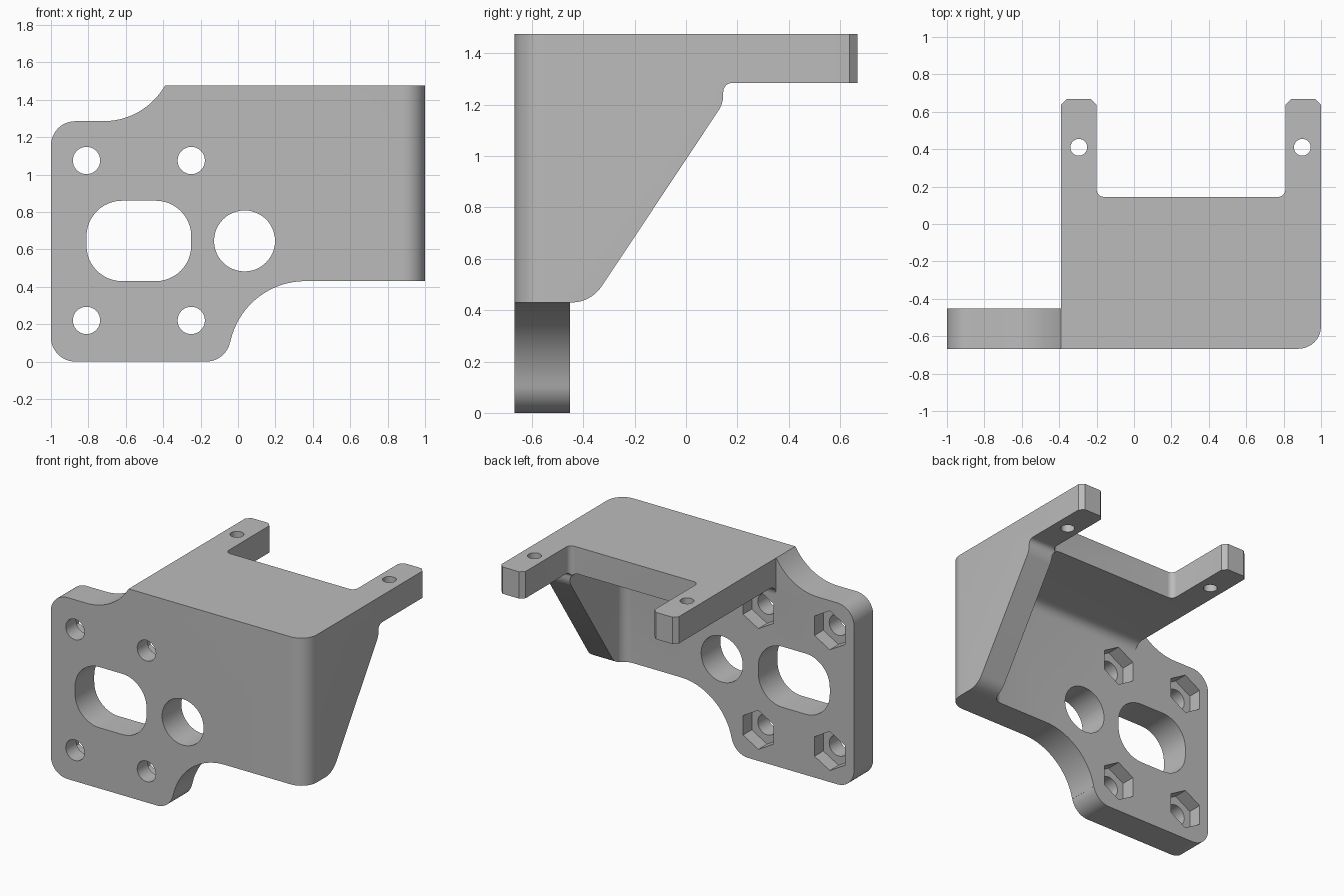
import bpy
import bmesh
from math import cos, sin, tan, pi, radians
from mathutils import Vector

if "Cube" in bpy.data.objects:
    bpy.data.objects.remove(bpy.data.objects["Cube"], do_unlink=True)

FRONT, BACK = -0.667, 0.667
PLATE_BACK = -0.452      # rear face of the mounting plate
TOP, SHELF = 1.475, 1.285  # top and underside of the shelf
WALL = 0.81              # inner face of the side wall


def arc(cx, cy, r, start, end, n=16):
    angles = [radians(start + (end - start) * i / n) for i in range(n + 1)]
    return [(cx + r * cos(a), cy + r * sin(a)) for a in angles]


def rounded(corners, n=8):
    """Polygon from (x, y, radius) corners, with true arc fillets."""
    points = []
    for i, (x, y, r) in enumerate(corners):
        if r == 0:
            points.append((x, y))
            continue
        p = Vector((x, y))
        a = (Vector(corners[i - 1][:2]) - p).normalized()
        b = (Vector(corners[(i + 1) % len(corners)][:2]) - p).normalized()
        half = a.angle(b) / 2
        centre = p + (a + b).normalized() * r / sin(half)
        first = p + a * r / tan(half) - centre
        turn = first.angle_signed(p + b * r / tan(half) - centre)
        for k in range(n + 1):
            t = -turn * k / n
            points.append((centre.x + first.x * cos(t) - first.y * sin(t),
                           centre.y + first.x * sin(t) + first.y * cos(t)))
    return points


def add_mesh(name, bm):
    bmesh.ops.recalc_face_normals(bm, faces=bm.faces)
    mesh = bpy.data.meshes.new(name)
    bm.to_mesh(mesh)
    bm.free()
    obj = bpy.data.objects.new(name, mesh)
    bpy.context.collection.objects.link(obj)
    return obj


def prism(name, points, axis, low, high):
    place = {"x": lambda a, b, d: (d, a, b),
             "y": lambda a, b, d: (a, d, b),
             "z": lambda a, b, d: (a, b, d)}[axis]
    bm = bmesh.new()
    face = bm.faces.new([bm.verts.new(place(a, b, low)) for a, b in points])
    grown = bmesh.ops.extrude_face_region(bm, geom=[face])["geom"]
    shift = Vector(place(0, 0, high - low))
    bmesh.ops.translate(bm, vec=shift, verts=[v for v in grown if isinstance(v, bmesh.types.BMVert)])
    return add_mesh(name, bm)


def combine(target, tool, operation):
    tool.hide_render = True
    mod = target.modifiers.new(tool.name, "BOOLEAN")
    mod.operation, mod.object, mod.solver = operation, tool, "EXACT"
    bpy.ops.object.select_all(action="DESELECT")
    bpy.context.view_layer.objects.active = target
    target.select_set(True)
    bpy.ops.object.modifier_apply(modifier=mod.name)
    bpy.data.objects.remove(tool, do_unlink=True)


# Front silhouette, carried through the whole depth
outline = (arc(-0.87, 0.13, 0.13, 180, 270)
           + arc(-0.17, 0.13, 0.13, -90, -11.7)
           + arc(0.36, 0.02, 0.41, 168.3, 90, 24)
           + [(1.1, 0.43), (1.1, TOP), (-0.39, TOP)]
           + arc(-0.72, 1.665, 0.38, -30, -90)[1:]
           + arc(-0.87, 1.155, 0.13, 90, 180))
bracket = prism("motor_bracket", outline, "y", -0.8, 0.8)

# Plan shape: plate, shelf with two chamfered arms, rounded outer corner
c = 0.03
plan = rounded([
    (-1.1, FRONT, 0), (1, FRONT, 0.12),
    (1, BACK - c, 0), (1 - c, BACK, 0), (WALL + c, BACK, 0), (WALL, BACK - c, 0),
    (WALL, 0.145, 0.04), (-0.2, 0.145, 0.04),
    (-0.2, BACK - c, 0), (-0.2 - c, BACK, 0), (-0.39 + c, BACK, 0), (-0.39, BACK - c, 0),
    (-0.39, PLATE_BACK, 0), (-1.1, PLATE_BACK, 0)])
combine(bracket, prism("plan_shape", plan, "z", -0.2, 1.7), "INTERSECT")

# Side shape: sloping gusset edge under the shelf
side = rounded([
    (-0.8, -0.1, 0), (PLATE_BACK, -0.1, 0), (PLATE_BACK, 0.43, 0),
    (-0.37, 0.43, 0.14), (0.145, 1.205, 0.11), (0.145, SHELF, 0.035),
    (0.8, SHELF, 0), (0.8, 1.6, 0), (-0.8, 1.6, 0)])
combine(bracket, prism("side_shape", side, "x", -1.2, 1.2), "INTERSECT")

# Hollow behind the plate, with filleted inner corners
bm = bmesh.new()
bmesh.ops.create_cube(bm, size=1)
low, high = Vector((-1.5, PLATE_BACK, -1)), Vector((WALL, 1.5, SHELF))
for v in bm.verts:
    v.co = [low[i] if v.co[i] < 0 else high[i] for i in range(3)]
bmesh.ops.bevel(bm, geom=bm.edges[:], offset=0.07, segments=8, profile=0.5, affect="EDGES")
combine(bracket, add_mesh("hollow", bm), "DIFFERENCE")

# Slot and round shaft hole through the plate
slot = rounded([(-0.81, 0.43, 0.19), (-0.25, 0.43, 0.19),
                (-0.25, 0.86, 0.19), (-0.81, 0.86, 0.19)], 12)
combine(bracket, prism("slot", slot, "y", -0.8, -0.3), "DIFFERENCE")
combine(bracket, prism("shaft_hole", arc(0.035, 0.645, 0.163, 0, 360, 48)[:-1], "y", -0.8, -0.3),
        "DIFFERENCE")

# Four screw holes with hexagonal nut pockets at the back
for x in (-0.81, -0.25):
    for z in (0.22, 1.075):
        combine(bracket, prism("screw_hole", arc(x, z, 0.073, 0, 360, 32)[:-1], "y", -0.8, -0.3),
                "DIFFERENCE")
        combine(bracket, prism("nut_pocket", arc(x, z, 0.138, 30, 390, 6)[:-1], "y", -0.55, -0.3),
                "DIFFERENCE")

# Screw hole in each arm
for x in (-0.295, 0.9):
    combine(bracket, prism("arm_hole", arc(x, 0.41, 0.045, 0, 360, 24)[:-1], "z", 1.1, 1.7),
            "DIFFERENCE")

# Plain grey finish
grey = bpy.data.materials.new("plain_grey")
grey.use_nodes = True
colour = (0.5, 0.5, 0.5, 1)
grey.diffuse_color = colour
grey.node_tree.nodes["Principled BSDF"].inputs["Base Color"].default_value = colour
bracket.data.materials.clear()
bracket.data.materials.append(grey)
for face in bracket.data.polygons:
    face.material_index = 0
bpy.ops.object.shade_smooth_by_angle(angle=radians(25))
